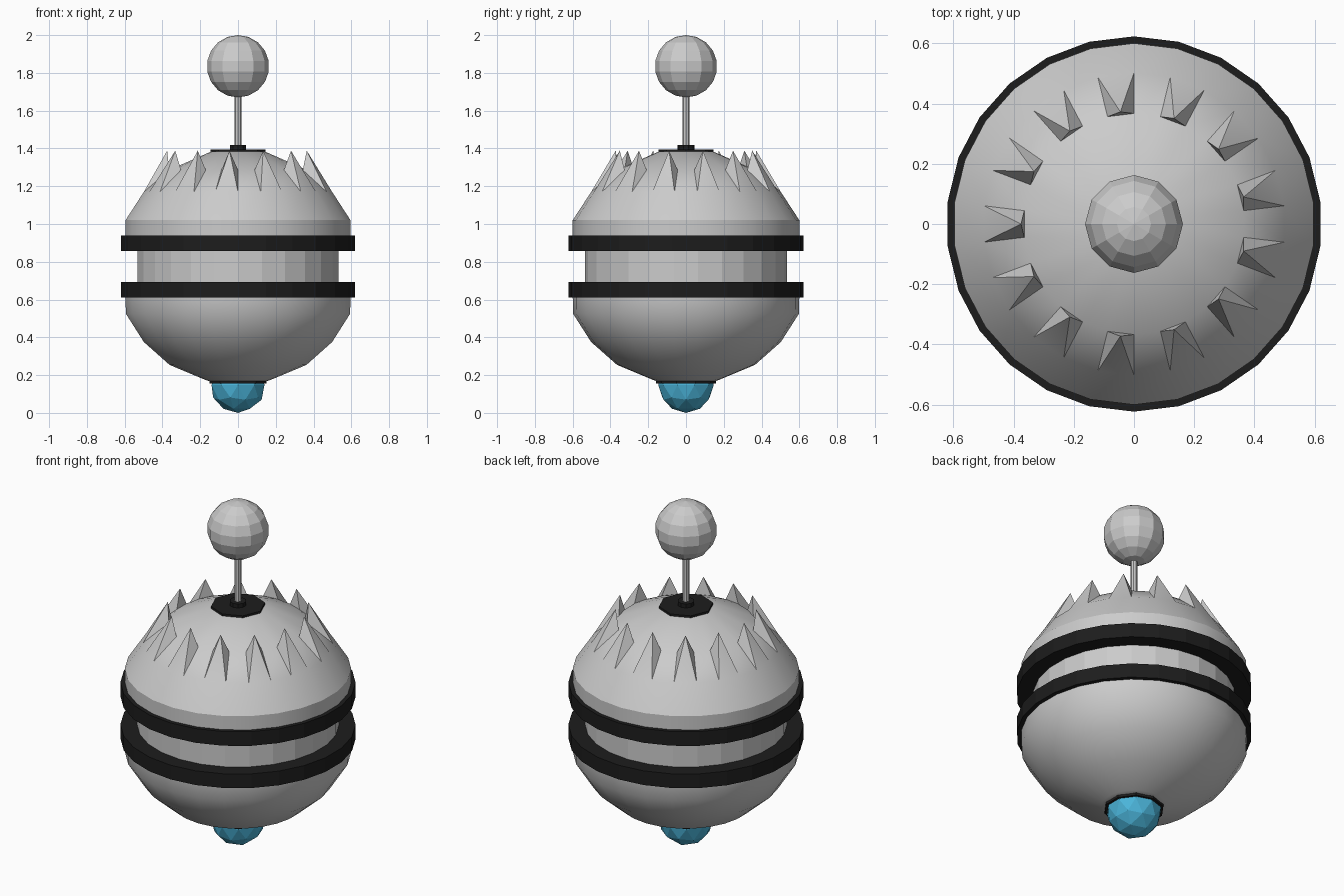
import bpy, bmesh
from math import pi, sin, cos, radians

if "Cube" in bpy.data.objects:
    bpy.data.objects.remove(bpy.data.objects["Cube"])

N = 26  # sides of the body; 13 spikes sit on every second facet


def material(name, color):
    m = bpy.data.materials.new(name)
    m.diffuse_color = (*color, 1)
    m.use_nodes = True
    m.node_tree.nodes["Principled BSDF"].inputs["Base Color"].default_value = m.diffuse_color
    return m


BLACK = material("black", (0.012, 0.012, 0.012))
BLUE = material("blue", (0.07, 0.46, 0.7))


def finish(bm, name, mat=None, smooth=None):
    bmesh.ops.recalc_face_normals(bm, faces=bm.faces)
    me = bpy.data.meshes.new(name)
    bm.to_mesh(me)
    bm.free()
    ob = bpy.data.objects.new(name, me)
    bpy.context.collection.objects.link(ob)
    if mat:
        me.materials.append(mat)
    if smooth:
        bpy.ops.object.select_all(action='DESELECT')
        ob.select_set(True)
        bpy.context.view_layer.objects.active = ob
        bpy.ops.object.shade_smooth_by_angle(angle=radians(smooth))
    return ob


def lathe(profile, n=N, closed=False, caps=True):
    """Revolve (radius, z) points around z; returns the bmesh and its quad rows."""
    bm = bmesh.new()
    rings = []
    for r, z in profile:
        angles = [pi / 2 + 2 * pi * i / n for i in range(n)]
        rings.append([bm.verts.new((r * cos(a), r * sin(a), z)) for a in angles])
    pairs = list(zip(rings, rings[1:]))
    if closed:
        pairs.append((rings[-1], rings[0]))
    rows = [[bm.faces.new((a[i], a[(i + 1) % n], b[(i + 1) % n], b[i]))
             for i in range(n)] for a, b in pairs]
    if caps and not closed:
        bm.faces.new(rings[0])
        bm.faces.new(rings[-1])
    return bm, rows


def cylinder(name, r, z0, z1, n, mat=None, smooth=None):
    bm, _ = lathe([(r, z0), (r, z1)], n)
    return finish(bm, name, mat, smooth)


# Upper dome, every second facet of one row pulled up into a spike
bm, rows = lathe([(0.6, 0.92), (0.6, 1.02), (0.502, 1.17),
                  (0.367, 1.286), (0.145, 1.383)])
facets = rows[2][::2]
for f in facets:
    c = f.calc_center_median()
    scale = 0.375 / c.xy.length
    tip = bmesh.ops.poke(bm, faces=[f])["verts"][0]
    tip.co = (c.x * scale, c.y * scale, 1.388)
finish(bm, "upper_dome", smooth=32)

# Lower bowl
bm, _ = lathe([(0.155, 0.168), (0.175, 0.175), (0.365, 0.254),
               (0.502, 0.375), (0.598, 0.525), (0.6, 0.63)])
finish(bm, "lower_bowl", smooth=40)

# Recessed waist drum and the two dark bands
cylinder("waist_drum", 0.535, 0.6, 0.95, N)
for name, z0, z1 in (("lower_band", 0.61, 0.693), ("upper_band", 0.857, 0.94)):
    bm, _ = lathe([(0.52, z0), (0.623, z0), (0.623, z1), (0.52, z1)], closed=True)
    finish(bm, name, BLACK)

# Antenna
cylinder("antenna_plate", 0.145, 1.375, 1.395, 8, BLACK)
cylinder("antenna_socket", 0.045, 1.385, 1.418, 10, BLACK)
cylinder("antenna_rod", 0.018, 1.4, 1.7, 8)
bm = bmesh.new()
bmesh.ops.create_uvsphere(bm, u_segments=12, v_segments=9, radius=0.165)
bmesh.ops.translate(bm, verts=bm.verts, vec=(0, 0, 1.835))
finish(bm, "antenna_ball")

# Blue lens under the bowl, with its dark collar
cylinder("lens_collar", 0.16, 0.155, 0.175, 10, BLACK)
bm = bmesh.new()
bmesh.ops.create_icosphere(bm, subdivisions=2, radius=0.147)
bmesh.ops.translate(bm, verts=bm.verts, vec=(0, 0, 0.147))
finish(bm, "lens", BLUE)
